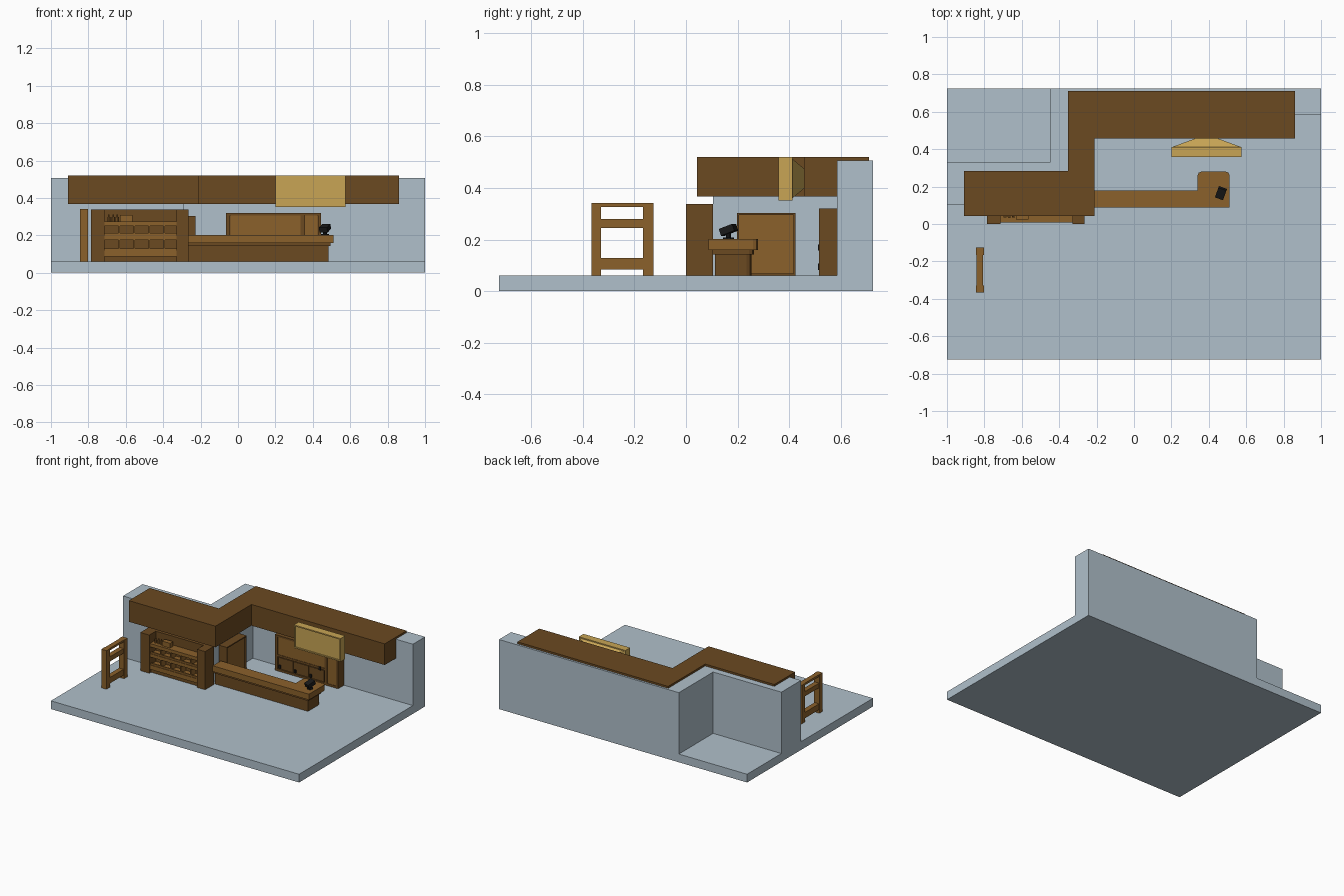
import bpy, bmesh, math
from mathutils import Matrix

if "Cube" in bpy.data.objects:
    bpy.data.objects.remove(bpy.data.objects["Cube"])


def material(name, rgb):
    m = bpy.data.materials.new(name)
    m.diffuse_color = (*rgb, 1)
    m.use_nodes = True
    m.node_tree.nodes["Principled BSDF"].inputs["Base Color"].default_value = m.diffuse_color
    return m


STONE = material("pale_blue_grey", (0.434, 0.527, 0.597))
DARK = material("dark_wood", (0.147, 0.067, 0.015))
MID = material("mid_wood", (0.258, 0.119, 0.024))
GOLD = material("gold", (0.578, 0.376, 0.091))
BLACK = material("black", (0.01, 0.01, 0.01))


def finish(name, bm, mat):
    bmesh.ops.recalc_face_normals(bm, faces=bm.faces)
    me = bpy.data.meshes.new(name)
    bm.to_mesh(me)
    bm.free()
    me.materials.append(mat)
    ob = bpy.data.objects.new(name, me)
    bpy.context.collection.objects.link(ob)
    return ob


def prism(name, pts, z0, z1, mat):
    """Extrude a plan outline from z0 to z1."""
    bm = bmesh.new()
    face = bm.faces.new([bm.verts.new((x, y, z0)) for x, y in pts])
    ext = bmesh.ops.extrude_face_region(bm, geom=[face])
    for v in ext["geom"]:
        if isinstance(v, bmesh.types.BMVert):
            v.co.z = z1
    return finish(name, bm, mat)


def box(name, x0, x1, y0, y1, z0, z1, mat):
    return prism(name, [(x0, y0), (x1, y0), (x1, y1), (x0, y1)], z0, z1, mat)


def framed(ob, axis, sign, width, depth, mat=None):
    """Inset the face looking along the axis and push it inwards."""
    bm = bmesh.new()
    bm.from_mesh(ob.data)
    bm.normal_update()
    face = max(bm.faces, key=lambda f: f.normal[axis] * sign)
    bmesh.ops.inset_individual(bm, faces=[face], thickness=width)
    ext = bmesh.ops.extrude_discrete_faces(bm, faces=[face])["faces"][0]
    for v in ext.verts:
        v.co[axis] -= sign * depth
    if mat:
        ob.data.materials.append(mat)
        ext.material_index = 1
    bm.to_mesh(ob.data)
    bm.free()


# Floor, stepped wall and the stepped ceiling soffit
box("floor", -1, 1, -0.725, 0.725, 0, 0.06, STONE)
prism("wall", [(-1, .105), (-.29, .105), (-.29, .585), (1, .585), (1, .725),
               (-.45, .725), (-.45, .33), (-1, .33)], 0.06, 0.507, STONE)
prism("soffit", [(-.91, .043), (-.212, .043), (-.212, .458), (.862, .458), (.862, .71),
                 (-.353, .71), (-.353, .283), (-.91, .283)], 0.367, 0.521, DARK)

# Bookcase: posts, back panel, shelves, dividers
for side, x0, x1 in (("left", -.787, -.715), ("right", -.33, -.265)):
    box("bookcase_post_" + side, x0, x1, 0, .104, .06, .338, DARK)
box("bookcase_back", -.715, -.33, .075, .104, .06, .338, DARK)
for i, (z0, z1) in enumerate(((.086, .118), (.176, .2), (.25, .274))):
    box(f"bookcase_shelf_{i}", -.715, -.33, .008, .075, z0, z1, MID)
box("bookcase_plinth", -.715, -.33, .02, .075, .06, .086, DARK)
for row, (z0, z1) in enumerate(((.118, .176), (.2, .25))):
    for i in range(1, 5):
        x = -.715 + i * .08
        box(f"bookcase_divider_{row}_{i}", x - .004, x + .004, .015, .075, z0, z1, MID)
    box(f"bookcase_row_lip_{row}", -.715, -.33, .012, .022, z0, z0 + .012, MID)

# Small bottles and a box on the top shelf
for i, x in enumerate((-.69, -.667, -.645)):
    bm = bmesh.new()
    for r, h, z in ((.009, .024, .286), (.004, .014, .304)):
        bmesh.ops.create_cone(bm, cap_ends=True, segments=8, radius1=r, radius2=r, depth=h,
                              matrix=Matrix.Translation((x, .04, z)))
    finish(f"bottle_{i}", bm, MID)
box("shelf_box", -.63, -.565, .025, .06, .274, .308, MID)

# Counter: base, moulding and top, each an L with the end turned back
def counter_outline(d):
    xr, y0, y1, xi, ye, c = .511 - d, .087 + d, .18 - d, .34 + d, .28 - d, .02
    return [(-.265, y0), (xr, y0), (xr, ye - c), (xr - .006, ye - .006), (xr - c, ye),
            (xi + c, ye), (xi + .006, ye - .006), (xi, ye - c), (xi, y1), (-.265, y1)]


prism("counter_base", counter_outline(.026), .06, .142, DARK)
prism("counter_moulding", counter_outline(.016), .142, .16, DARK)
prism("counter_top", counter_outline(0), .16, .202, MID)

# Black desk device: foot, neck and tilted head
bm = bmesh.new()
for r, h, z in ((.022, .006, .205), (.01, .03, .221)):
    bmesh.ops.create_cone(bm, cap_ends=True, segments=10, radius1=r, radius2=r, depth=h,
                          matrix=Matrix.Translation((.465, .165, z)))
turn = Matrix.Rotation(math.radians(-20), 4, 'Z') @ Matrix.Rotation(math.radians(20), 4, 'X')
bmesh.ops.create_cube(bm, size=1, matrix=Matrix.Translation((.465, .165, .238)) @ turn
                      @ Matrix.Diagonal((.046, .058, .028, 1)))
finish("desk_device", bm, BLACK)

# Door on the inner side wall
door = box("door", -.29, -.228, .197, .425, .06, .303, DARK)
framed(door, 0, 1, .012, .01, MID)

# Cabinet on the back wall: body, panels, drawers, handles
box("cabinet_body", -.065, .445, .525, .585, .06, .32, DARK)
for name, x0, x1, z0, z1 in (("left_rail", -.065, -.042, .06, .32), ("right_rail", .428, .445, .06, .32),
                             ("middle_rail", .335, .355, .06, .32), ("top_rail", -.042, .428, .307, .32),
                             ("lower_rail", -.042, .335, .165, .18), ("bottom_rail", -.042, .428, .06, .075)):
    box("cabinet_" + name, x0, x1, .516, .525, z0, z1, DARK)
box("cabinet_main_panel", -.04, .333, .519, .526, .18, .307, MID)
box("cabinet_side_panel", .357, .426, .519, .526, .075, .307, MID)
for i in range(3):
    x = -.036 + i * .124
    box(f"cabinet_drawer_{i}", x, x + .116, .519, .526, .08, .16, DARK)
for i, (x, z) in enumerate(((-.024, .095), (.10, .095), (.225, .095), (.30, .17))):
    box(f"cabinet_handle_{i}", x - .007, x + .007, .511, .52, z - .012, z + .012, BLACK)

# Gold hanging display: framed front and tapered back
display = box("display", .2, .576, .358, .412, .352, .521, GOLD)
framed(display, 1, -1, .012, .008)
bm = bmesh.new()
a = [bm.verts.new((x, .412, z)) for x, z in ((.205, .36), (.571, .36), (.571, .513), (.205, .513))]
b = [bm.verts.new((x, .46, z)) for x, z in ((.335, .4), (.441, .4), (.441, .473), (.335, .473))]
bm.faces.new(a)
bm.faces.new(b)
for i in range(4):
    j = (i + 1) % 4
    bm.faces.new((a[i], a[j], b[j], b[i]))
finish("display_back", bm, GOLD)

# Free-standing rack
for side, y0, y1 in (("front", -.367, -.329), ("back", -.166, -.126)):
    box("rack_post_" + side, -.845, -.803, y0, y1, .06, .341, MID)
for i, (z0, z1) in enumerate(((.085, .128), (.245, .279), (.326, .341))):
    box(f"rack_rail_{i}", -.842, -.806, -.329, -.166, z0, z1, MID)
